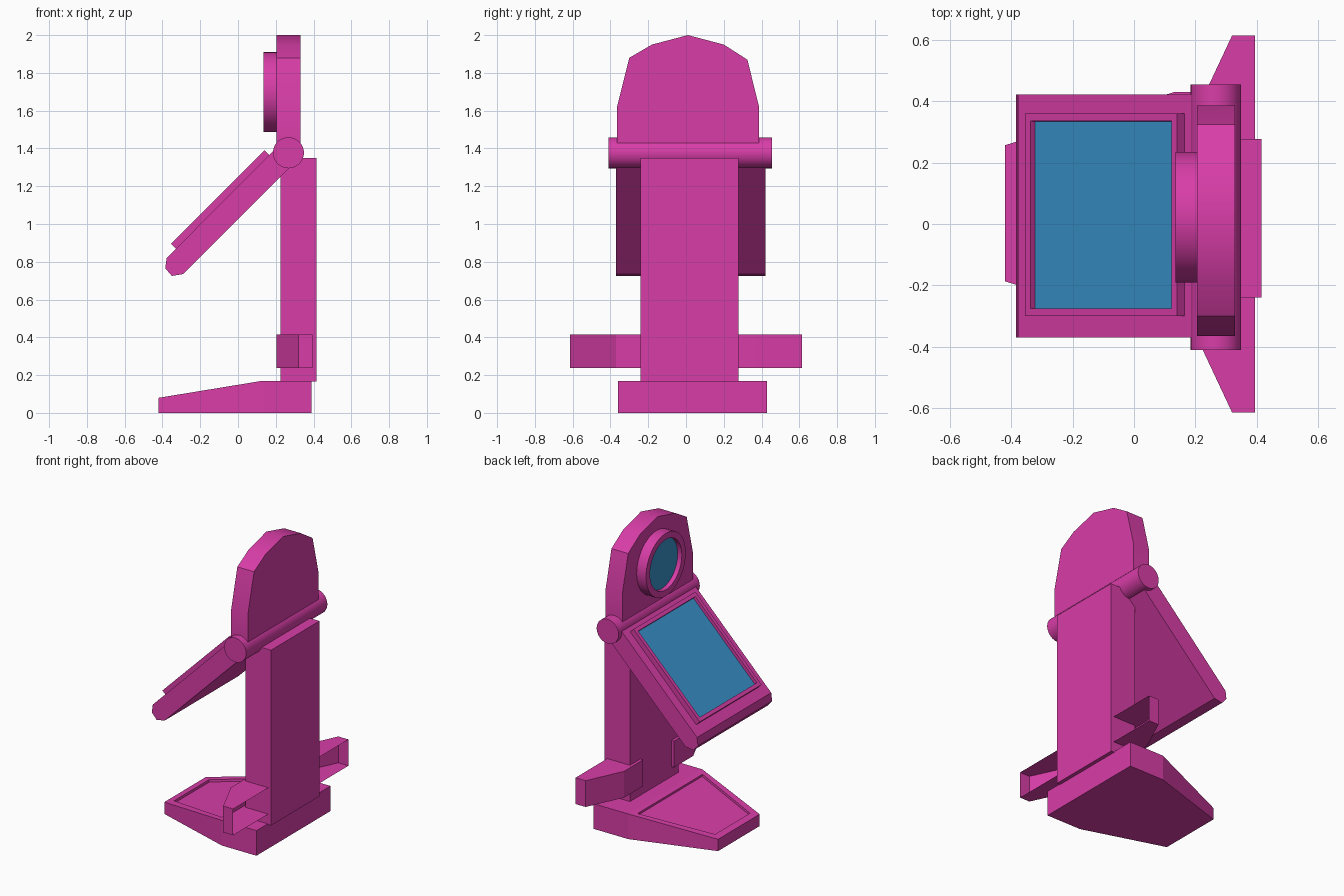
import bpy, bmesh, math
from mathutils import Matrix, Vector

if "Cube" in bpy.data.objects:
    bpy.data.objects.remove(bpy.data.objects["Cube"])


def material(name, rgb):
    m = bpy.data.materials.new(name)
    m.diffuse_color = (*rgb, 1)
    m.use_nodes = True
    m.node_tree.nodes["Principled BSDF"].inputs["Base Color"].default_value = m.diffuse_color
    return m


PINK = material("pink", (0.69, 0.047, 0.39))
BLUE = material("blue", (0.04, 0.285, 0.59))
YC = 0.022  # the upright parts sit slightly off the centre line


def finish(name, bm, smooth=False, mats=(PINK,)):
    mesh = bpy.data.meshes.new(name)
    bm.to_mesh(mesh)
    bm.free()
    ob = bpy.data.objects.new(name, mesh)
    bpy.context.collection.objects.link(ob)
    for m in mats:
        mesh.materials.append(m)
    if smooth:
        bpy.ops.object.select_all(action='DESELECT')
        ob.select_set(True)
        bpy.context.view_layer.objects.active = ob
        bpy.ops.object.shade_smooth_by_angle(angle=math.radians(30))
    return ob


def loft(a, b):
    """Closed solid between two matching loops of 3D points."""
    bm = bmesh.new()
    va, vb = [bm.verts.new(p) for p in a], [bm.verts.new(p) for p in b]
    n = len(va)
    for i in range(n):
        j = (i + 1) % n
        bm.faces.new((va[i], va[j], vb[j], vb[i]))
    bm.faces.new(va[::-1])
    bm.faces.new(vb)
    bmesh.ops.recalc_face_normals(bm, faces=bm.faces)
    return bm


def recess(bm, face, margin, depth):
    bmesh.ops.inset_individual(bm, faces=[face], thickness=margin)
    bmesh.ops.inset_individual(bm, faces=[face], thickness=0.0005, depth=-depth)


# Base: wedge with a sloped, recessed foot plate
yb = 0.035
plan = [(-0.42, -0.222, 0.08), (0.13, -0.395, 0.17), (0.39, -0.395, 0.17),
        (0.39, 0.395, 0.17), (0.13, 0.395, 0.17), (-0.42, 0.222, 0.08)]
bm = bmesh.new()
low = [bm.verts.new((x, y + yb, 0)) for x, y, z in plan]
top = [bm.verts.new((x, y + yb, z)) for x, y, z in plan]
for i in range(6):
    j = (i + 1) % 6
    bm.faces.new((low[i], low[j], top[j], top[i]))
bm.faces.new(low[::-1])
bm.faces.new(top[1:5])
slope = bm.faces.new((top[0], top[1], top[4], top[5]))
bmesh.ops.recalc_face_normals(bm, faces=bm.faces)
recess(bm, slope, 0.06, 0.015)
finish("base", bm)

# Column
box = [(0.225, -0.24), (0.415, -0.24), (0.415, 0.277), (0.225, 0.277)]
finish("column", loft([(x, y, 0.165) for x, y in box], [(x, y, 1.35) for x, y in box]))

# Side holders: thin shells, open at the back
for side, s in (("right", 1), ("left", -1)):
    outline = [(0.395, 0.165), (0.205, 0.165), (0.205, 0.37), (0.32, 0.615), (0.395, 0.615)]
    bm = loft([(x, s * y, 0.237) for x, y in outline], [(x, s * y, 0.415) for x, y in outline])
    back = [f for f in bm.faces if f.normal.x > 0.9]
    bmesh.ops.delete(bm, geom=back, context='FACES_ONLY')
    finish("side_holder_" + side, bm)

# Head board
head = [(-0.365, 1.43), (-0.365, 1.62), (-0.30, 1.88), (-0.18, 1.95), (0.01, 2.0),
        (0.20, 1.95), (0.325, 1.87), (0.387, 1.62), (0.387, 1.43)]
finish("head_board", loft([(0.205, y, z) for y, z in head], [(0.33, y, z) for y, z in head]), True)

# Round lens housing and its glass
centre = Vector((0, YC, 1.698))
bm = bmesh.new()
pts = [bm.verts.new(centre + Vector((x, 0, r))) for r, x in
       ((0.212, 0.21), (0.212, 0.135), (0.17, 0.135), (0.17, 0.168))]
edges = [bm.edges.new(p) for p in zip(pts, pts[1:])]
bmesh.ops.spin(bm, geom=pts + edges, cent=centre, axis=(1, 0, 0), angle=math.tau, steps=48)
bmesh.ops.remove_doubles(bm, verts=bm.verts, dist=0.0005)
bmesh.ops.recalc_face_normals(bm, faces=bm.faces)
if sum(f.normal.x for f in bm.faces) > 0:
    bmesh.ops.reverse_faces(bm, faces=bm.faces)
finish("lens_ring", bm, True)

bm = bmesh.new()
bmesh.ops.create_circle(bm, cap_ends=True, segments=48, radius=0.171,
                        matrix=Matrix.Translation(centre + Vector((0.166, 0, 0)))
                        @ Matrix.Rotation(-math.pi / 2, 4, 'Y'))
finish("lens_glass", bm, mats=(BLUE,))

# Hinge tube
bm = bmesh.new()
bmesh.ops.create_cone(bm, cap_ends=True, segments=48, radius1=0.082, radius2=0.082, depth=0.867,
                      matrix=Matrix.Translation((0.267, YC, 1.377))
                      @ Matrix.Rotation(math.pi / 2, 4, 'X'))
finish("hinge_tube", bm, True)

# Tilted panel with a chamfered lower end
side = [(0.19, 1.39), (-0.378, 0.82), (-0.385, 0.765), (-0.35, 0.725), (-0.29, 0.735), (0.28, 1.305)]
finish("panel_body", loft([(x, -0.37, z) for x, z in side], [(x, 0.422, z) for x, z in side]), True)

# Raised bezel with the recessed screen
bm = bmesh.new()
frame = (Matrix.Translation((-0.1075, 0.03, 1.1425)) @ Matrix.Rotation(-math.pi / 4, 4, 'Y')
         @ Matrix.Translation((0, 0, -0.0225)) @ Matrix.Diagonal((0.70, 0.66, 0.045, 1)))
bmesh.ops.create_cube(bm, size=1, matrix=frame)
bm.normal_update()
screen = max(bm.faces, key=lambda f: f.normal.z - f.normal.x)
recess(bm, screen, 0.035, 0.021)
screen.material_index = 1
finish("screen_bezel", bm, mats=(PINK, BLUE))
